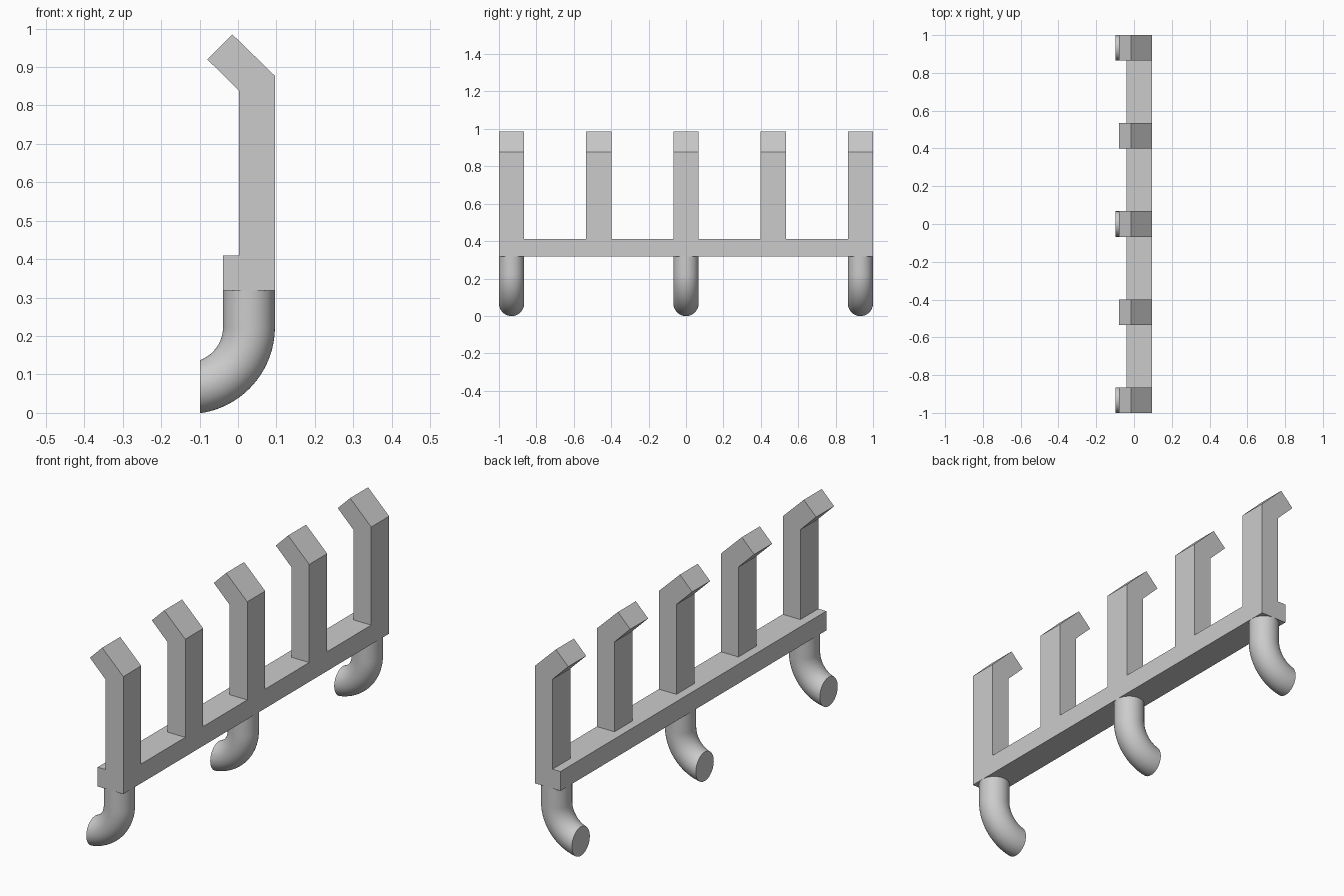
import bpy, bmesh, math
from mathutils import Matrix, Vector

default = bpy.data.objects.get("Cube")
if default:
    bpy.data.objects.remove(default, do_unlink=True)

grey = bpy.data.materials.new("plain grey")
grey.use_nodes = True
colour = (0.6, 0.6, 0.6, 1)
grey.diffuse_color = colour
grey.node_tree.nodes["Principled BSDF"].inputs["Base Color"].default_value = colour

WIDTH = 0.135                 # width of posts, bar and pegs
BACK = 0.096                  # flat back plane of the rack
BAR_BOTTOM, BAR_TOP = 0.318, 0.41
END = 1 - WIDTH / 2           # centre of the outermost posts


def finish(name, bm):
    bmesh.ops.recalc_face_normals(bm, faces=bm.faces)
    mesh = bpy.data.meshes.new(name)
    bm.to_mesh(mesh)
    bm.free()
    mesh.materials.append(grey)
    obj = bpy.data.objects.new(name, mesh)
    bpy.context.collection.objects.link(obj)
    return obj


def extrude_profile(name, points, y, depth):
    """Extrude an x-z profile along y, centred on y."""
    bm = bmesh.new()
    face = bm.faces.new([bm.verts.new((x, y - depth / 2, z)) for x, z in points])
    moved = bmesh.ops.extrude_face_region(bm, geom=[face])["geom"]
    verts = [v for v in moved if isinstance(v, bmesh.types.BMVert)]
    bmesh.ops.translate(bm, verts=verts, vec=(0, depth, 0))
    return finish(name, bm)


def bent_peg(name, y):
    """Round peg: straight drop, quarter bend, upright cut at the tip."""
    radius, bend_z = WIDTH / 2, 0.223
    centre_x = BACK - radius
    bm = bmesh.new()
    ring = bmesh.ops.create_circle(
        bm, cap_ends=False, segments=48, radius=radius,
        matrix=Matrix.Translation((centre_x, y, BAR_BOTTOM)))["verts"]
    edges = list(bm.edges)
    # straight drop
    geom = bmesh.ops.extrude_edge_only(bm, edges=edges)["geom"]
    verts = [g for g in geom if isinstance(g, bmesh.types.BMVert)]
    edges = [g for g in geom if isinstance(g, bmesh.types.BMEdge)]
    bmesh.ops.translate(bm, verts=verts, vec=(0, 0, bend_z - BAR_BOTTOM))
    # bend towards the front
    bmesh.ops.spin(bm, geom=verts + edges, cent=(-0.13, y, bend_z),
                   axis=(0, 1, 0), angle=math.pi / 2, steps=24)
    # trim the tip and cap both ends
    bmesh.ops.bisect_plane(bm, geom=bm.verts[:] + bm.edges[:] + bm.faces[:],
                           plane_co=Vector((-BACK - 0.003, 0, 0)),
                           plane_no=Vector((-1, 0, 0)), clear_outer=True)
    bmesh.ops.holes_fill(bm, edges=[e for e in bm.edges if e.is_boundary], sides=0)
    obj = finish(name, bm)
    bpy.ops.object.select_all(action="DESELECT")
    obj.select_set(True)
    bpy.context.view_layer.objects.active = obj
    bpy.ops.object.shade_smooth_by_angle(angle=math.radians(35))


# Long horizontal bar
front = BACK - WIDTH
extrude_profile("bar", [(front, BAR_BOTTOM), (BACK, BAR_BOTTOM),
                        (BACK, BAR_TOP), (front, BAR_TOP)], 0, 2)

# Five upright posts with tilted tips
post = [(0.003, BAR_TOP), (BACK, BAR_TOP), (BACK, 0.877),
        (-0.015, 0.985), (-0.08, 0.92), (0.003, 0.838)]
for i in range(5):
    extrude_profile(f"post_{i + 1}", post, END * (i - 2) / 2, WIDTH)

# Three bent pegs below the bar
for i in range(3):
    bent_peg(f"peg_{i + 1}", END * (i - 1))
